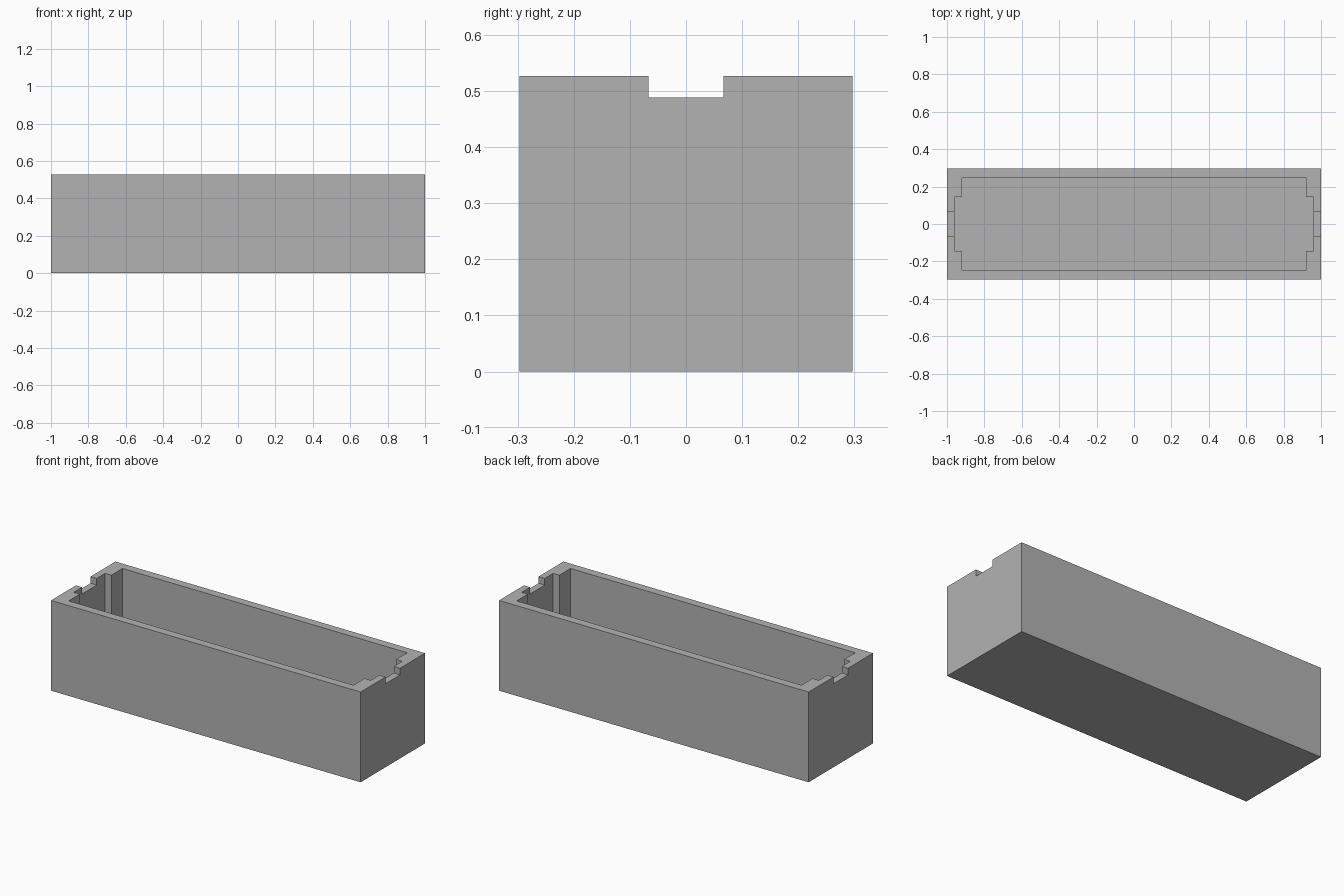
import bpy
import bmesh

cube = bpy.data.objects.get("Cube")
if cube:
    bpy.data.objects.remove(cube, do_unlink=True)

HALF_X, HALF_Y, HEIGHT = 1.0, 0.297, 0.527
FLOOR = 0.04
NOTCH_HALF, NOTCH_Z = 0.067, 0.488

grey = bpy.data.materials.new("grey")
grey.use_nodes = True
colour = (0.45, 0.45, 0.45, 1)
grey.diffuse_color = colour
grey.node_tree.nodes["Principled BSDF"].inputs["Base Color"].default_value = colour


def prism(name, outline, bottom, top):
    """Extrude a closed outline in x and y from bottom to top."""
    bm = bmesh.new()
    base = bm.faces.new([bm.verts.new((x, y, bottom)) for x, y in outline])
    grown = bmesh.ops.extrude_face_region(bm, geom=[base])["geom"]
    verts = [v for v in grown if isinstance(v, bmesh.types.BMVert)]
    bmesh.ops.translate(bm, verts=verts, vec=(0, 0, top - bottom))
    bmesh.ops.recalc_face_normals(bm, faces=bm.faces)
    mesh = bpy.data.meshes.new(name)
    bm.to_mesh(mesh)
    bm.free()
    mesh.materials.append(grey)
    obj = bpy.data.objects.new(name, mesh)
    bpy.context.collection.objects.link(obj)
    return obj


def rectangle(x, y):
    return [(-x, -y), (x, -y), (x, y), (-x, y)]


def cut(target, cutter):
    """Subtract the cutter, apply the result and discard the cutter."""
    mod = target.modifiers.new("cut", 'BOOLEAN')
    mod.operation = 'DIFFERENCE'
    mod.solver = 'EXACT'
    mod.object = cutter
    cutter.hide_render = True
    bpy.context.view_layer.objects.active = target
    bpy.ops.object.modifier_apply(modifier=mod.name)
    bpy.data.objects.remove(cutter, do_unlink=True)


# Outer block
box = prism("open_box", rectangle(HALF_X, HALF_Y), 0, HEIGHT)

# Cavity with a shallow recess in the middle of each end wall
quarter = [(0.96, 0.145), (0.92, 0.145), (0.92, 0.248)]
right = [(x, -y) for x, y in reversed(quarter)] + quarter
outline = right + [(-x, -y) for x, y in right]
cut(box, prism("cavity_cutter", outline, FLOOR, HEIGHT + 0.1))

# Notch through the top of both end walls
cut(box, prism("notch_cutter", rectangle(HALF_X + 0.1, NOTCH_HALF), NOTCH_Z, HEIGHT + 0.2))
